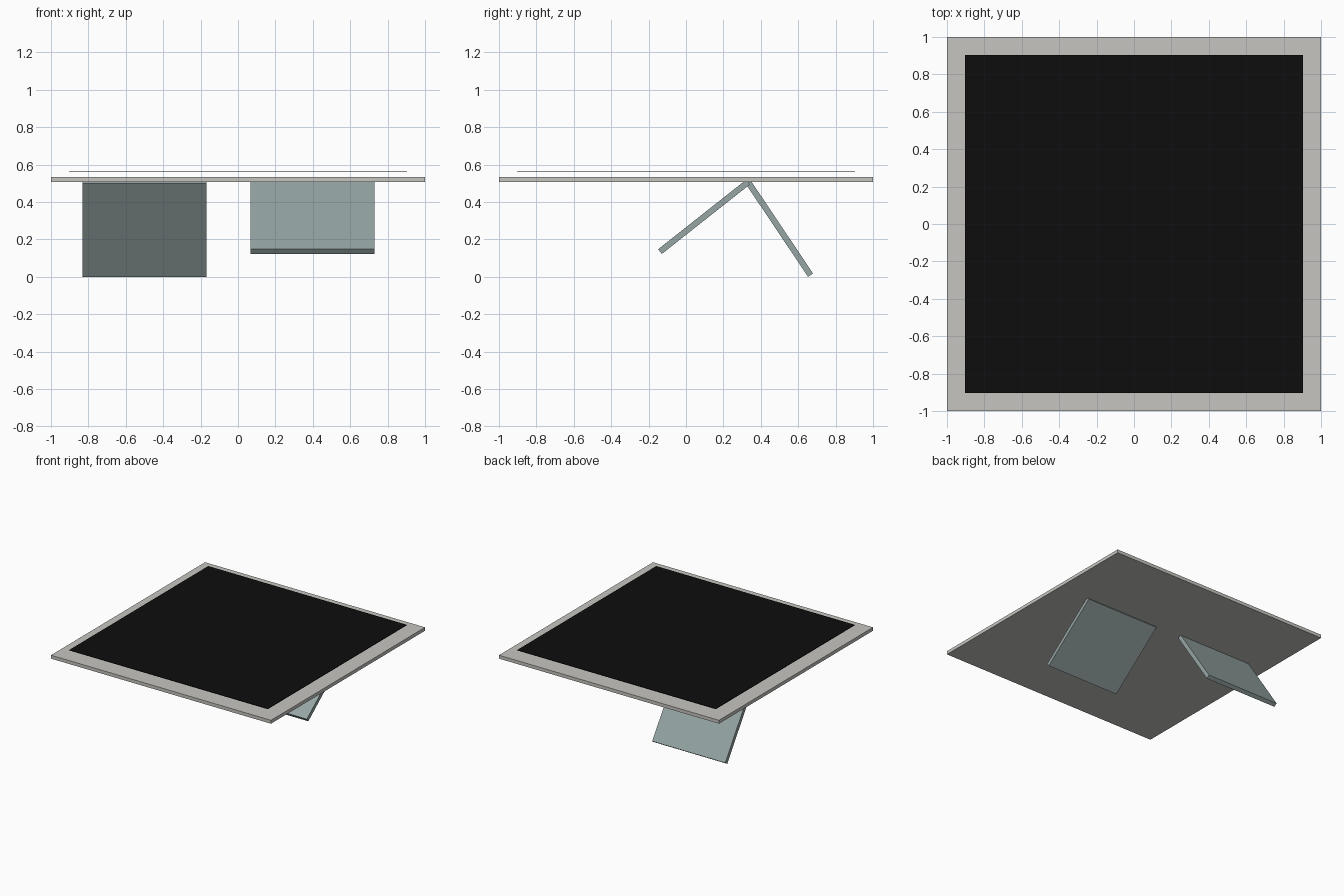
import bpy, math

if "Cube" in bpy.data.objects:
    bpy.data.objects.remove(bpy.data.objects["Cube"])


def material(name, rgb):
    m = bpy.data.materials.new(name)
    lin = [((c / 255 + 0.055) / 1.055) ** 2.4 for c in rgb]
    m.diffuse_color = (*lin, 1)
    m.use_nodes = True
    m.node_tree.nodes["Principled BSDF"].inputs["Base Color"].default_value = m.diffuse_color
    return m


frame_mat = material("warm light grey", (198, 197, 192))
screen_mat = material("near black", (13, 13, 13))
panel_mat = material("grey green", (150, 166, 165))


def box(name, size, centre, mat, tilt=0.0):
    bpy.ops.mesh.primitive_cube_add(size=1, location=centre, rotation=(tilt, 0, 0))
    ob = bpy.context.object
    ob.name = name
    ob.scale = size
    bpy.ops.object.transform_apply(location=False, rotation=False, scale=True)
    ob.data.materials.append(mat)
    return ob


def panel(name, x, foot, hinge):
    """Flat panel running from its foot (y, z) up to the hinge line (y, z)."""
    dy, dz = hinge[0] - foot[0], hinge[1] - foot[1]
    centre = (x, (foot[0] + hinge[0]) / 2, (foot[1] + hinge[1]) / 2)
    return box(name, (0.664, math.hypot(dy, dz), 0.032), centre, panel_mat,
               math.atan2(dz, dy))


# Square board with a thin dark sheet floating just above it
box("board", (2, 2, 0.028), (0, 0, 0.521), frame_mat)
box("dark_sheet", (1.805, 1.805, 0.004), (0, 0, 0.565), screen_mat)

# Two tilted panels meeting the underside along one line
HINGE = (0.332, 0.507)
panel("rear_panel", -0.5, (0.666, 0.009), HINGE)
panel("front_panel", 0.398, (-0.139, 0.135), HINGE)
